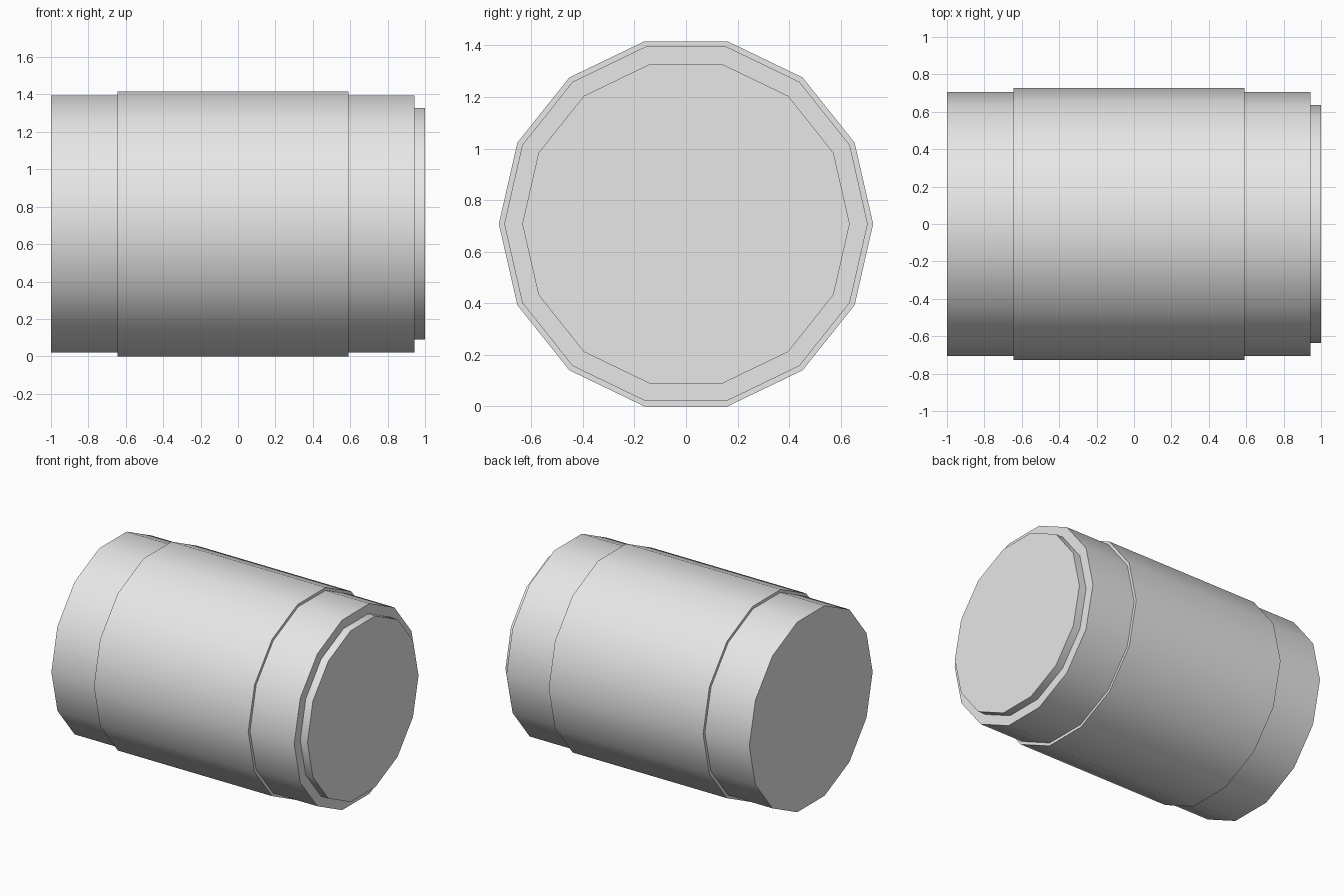
import bpy, bmesh, math

if "Cube" in bpy.data.objects:
    bpy.data.objects.remove(bpy.data.objects["Cube"])

SIDES = 14
AXIS_Z = 0.708

grey = bpy.data.materials.new("light grey")
grey.diffuse_color = (0.8, 0.8, 0.8, 1)
grey.use_nodes = True
grey.node_tree.nodes["Principled BSDF"].inputs["Base Color"].default_value = grey.diffuse_color


def lathe_x(name, profile):
    """Turn (x, radius) points around the x axis and close both ends."""
    bm = bmesh.new()
    rings = []
    for x, r in profile:
        ring = []
        for k in range(SIDES):
            a = 2 * math.pi * k / SIDES
            ring.append(bm.verts.new((x, r * math.cos(a), r * math.sin(a))))
        rings.append(ring)
    for a, b in zip(rings, rings[1:]):
        for k in range(SIDES):
            n = (k + 1) % SIDES
            bm.faces.new((a[k], a[n], b[n], b[k]))
    bm.faces.new(rings[0])
    bm.faces.new(rings[-1])
    bmesh.ops.recalc_face_normals(bm, faces=bm.faces)
    mesh = bpy.data.meshes.new(name)
    bm.to_mesh(mesh)
    bm.free()
    mesh.materials.append(grey)
    obj = bpy.data.objects.new(name, mesh)
    obj.location.z = AXIS_Z
    bpy.context.collection.objects.link(obj)
    bpy.context.view_layer.objects.active = obj
    obj.select_set(True)
    bpy.ops.object.shade_smooth_by_angle(angle=math.radians(40))
    obj.select_set(False)
    return obj


# Barrel: plain ends, a raised middle sleeve and a narrower end disc
lathe_x("barrel", [
    (-1.0, 0.705), (-0.645, 0.705),
    (-0.645, 0.726), (0.59, 0.726),
    (0.59, 0.705), (0.943, 0.705),
    (0.943, 0.635), (1.0, 0.635),
])
